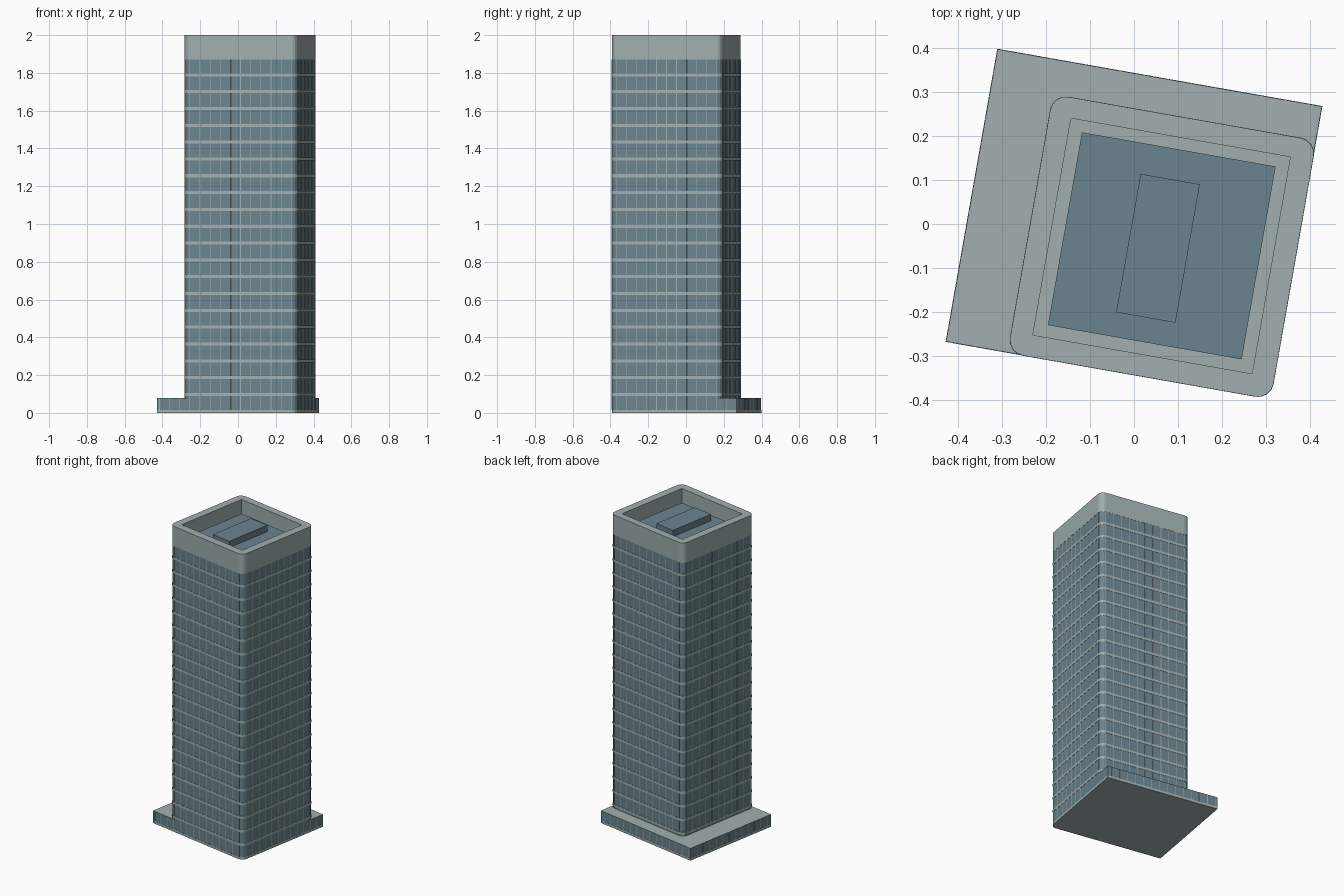
import bpy, bmesh, math

if "Cube" in bpy.data.objects:
    bpy.data.objects.remove(bpy.data.objects["Cube"])

TURN = math.radians(-10)          # the whole building is turned on its plot
FLOOR = 0.0891                    # storey height
ROOF = 1.87                       # top of glazing, foot of the crown
POD_TOP = 0.08
TOWER = (-0.232, 0.375, -0.338, 0.258)    # x0, x1, y0, y1 in the turned frame
PODIUM = (-0.375, 0.375, -0.338, 0.338)
R = 0.036


def material(name, rgb):
    m = bpy.data.materials.new(name)
    m.diffuse_color = (*rgb, 1)
    m.use_nodes = True
    m.node_tree.nodes["Principled BSDF"].inputs["Base Color"].default_value = m.diffuse_color
    return m


STONE = material("pale_grey_stone", (0.36, 0.43, 0.43))
GLASS = material("blue_grey_glass", (0.148, 0.23, 0.272))


def outline(rect, radii=(0, 0, 0, 0), grow=0.0):
    """Rectangle with corner radii in order front-left, front-right, back-right, back-left."""
    x0, x1, y0, y1 = rect
    x0, y0, x1, y1 = x0 - grow, y0 - grow, x1 + grow, y1 + grow
    pts = []
    for i, (x, y, sx, sy) in enumerate(((x0, y0, 1, 1), (x1, y0, -1, 1),
                                        (x1, y1, -1, -1), (x0, y1, 1, -1))):
        r = radii[i]
        if r == 0:
            pts.append((x, y))
            continue
        for k in range(5):
            a = math.pi * (1 + i / 2) + k * math.pi / 8
            pts.append((x + sx * r + r * math.cos(a), y + sy * r + r * math.sin(a)))
    return pts


def prism(bm, loops, z0, z1):
    """Extrude an outline (with optional hole loops) from z0 to z1."""
    part = bmesh.new()
    edges = []
    for pts in loops:
        vs = [part.verts.new((x, y, z0)) for x, y in pts]
        edges += [part.edges.new((vs[i], vs[(i + 1) % len(vs)])) for i in range(len(vs))]
    if len(loops) == 1:
        part.faces.new(vs)
    else:
        bmesh.ops.triangle_fill(part, use_beauty=True, edges=edges, normal=(0, 0, 1))
    ext = bmesh.ops.extrude_face_region(part, geom=part.faces[:])
    for v in ext["geom"]:
        if isinstance(v, bmesh.types.BMVert):
            v.co.z = z1
    bmesh.ops.recalc_face_normals(part, faces=part.faces[:])
    tmp = bpy.data.meshes.new("part")
    part.to_mesh(tmp)
    part.free()
    bm.from_mesh(tmp)
    bpy.data.meshes.remove(tmp)


def finish(name, bm, mats, top_index=0):
    bm.normal_update()
    for f in bm.faces:
        if f.normal.z > 0.9:
            f.material_index = top_index
    me = bpy.data.meshes.new(name)
    bm.to_mesh(me)
    bm.free()
    for m in mats:
        me.materials.append(m)
    ob = bpy.data.objects.new(name, me)
    ob.rotation_euler.z = TURN
    bpy.context.collection.objects.link(ob)
    return ob


def solid(name, loops, z0, z1, mats, top_index=0):
    bm = bmesh.new()
    prism(bm, loops, z0, z1)
    return finish(name, bm, mats, top_index)


tower_r = (R, R, R, R)
podium_r = (0, R, 0, 0)           # podium shares the tower's front right corner

# Podium: stone base strip, glazed sides, stone terrace
solid("podium_base", [outline(PODIUM, podium_r, 0.001)], 0, 0.016, [STONE])
solid("podium", [outline(PODIUM, podium_r)], 0.016, POD_TOP, [GLASS, STONE], 1)

# Glazed tower shaft with a stone roof deck
solid("tower_shaft", [outline(TOWER, tower_r)], POD_TOP, ROOF, [GLASS, STONE], 1)

# Stone crown around the sunken roof
inner = (-0.183, 0.324, -0.289, 0.212)
solid("crown_parapet", [outline(TOWER, tower_r, 0.001), outline(inner)], ROOF, 2.0, [STONE])

# Roof slab and plant room
solid("roof_slab", [outline((-0.153, 0.295, -0.261, 0.185))], ROOF, 1.925, [GLASS])
solid("plant_room", [outline((-0.005, 0.132, -0.205, 0.115))], 1.925, 1.967, [GLASS])

# Floor bands
bm = bmesh.new()
for i in range(1, 21):
    prism(bm, [outline(TOWER, tower_r, 0.0015)], i * FLOOR, i * FLOOR + 0.016)
finish("floor_bands", bm, [STONE])


def mullions(name, rect, xs, ys, z0, z1):
    """Thin upright strips on all four sides."""
    x0, x1, y0, y1 = rect
    w, d = 0.0018, 0.001
    bm = bmesh.new()
    for x in xs:
        for y in (y0, y1):
            prism(bm, [outline((x - w, x + w, y - d, y + d))], z0, z1)
    for y in ys:
        for x in (x0, x1):
            prism(bm, [outline((x - d, x + d, y - w, y + w))], z0, z1)
    finish(name, bm, [STONE])


bay_x, bay_y = 0.0545, 0.0535
mullions("tower_mullions", TOWER, [-0.199 + bay_x * k for k in range(11)],
         [-0.306 + bay_y * k for k in range(11)], POD_TOP, ROOF)
mullions("podium_mullions", PODIUM, [-0.199 + bay_x * k for k in range(-3, 11)],
         [-0.306 + bay_y * k for k in range(13)], 0.016, POD_TOP)
